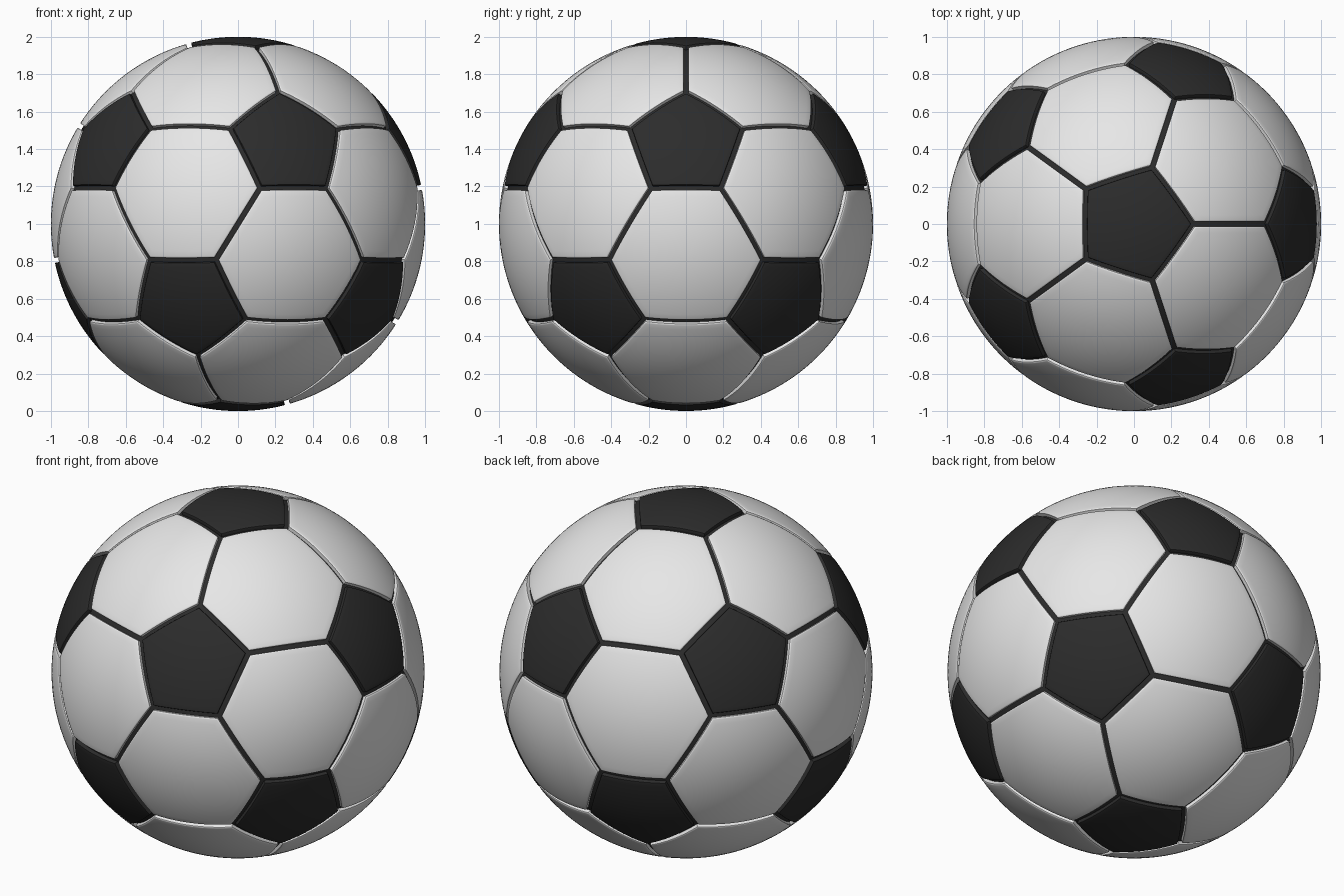
import bpy, bmesh, math
from mathutils import Vector
from itertools import combinations

if "Cube" in bpy.data.objects:
    bpy.data.objects.remove(bpy.data.objects["Cube"])

CENTRE = Vector((0, 0, 1))
CUT = 18.68 / 63.435          # where pentagon corners fall along each icosahedron edge
GAP = math.sin(math.radians(0.75))   # half width of a seam
FLOOR = 0.977                 # radius of the seam floor
SIDE = 10                     # segments along each panel side


def material(name, v):
    m = bpy.data.materials.new(name)
    m.diffuse_color = (v, v, v, 1)
    m.use_nodes = True
    m.node_tree.nodes["Principled BSDF"].inputs["Base Color"].default_value = m.diffuse_color
    return m


white = material("white leather", 0.8)
black = material("black leather", 0.025)

# icosahedron directions: two poles and two rings of five
tips = [Vector((0, 0, 1)), Vector((0, 0, -1))]
for k in range(5):
    for sign, start in ((1, 0), (-1, 36)):
        a = math.radians(start + 72 * k)
        r = 2 / math.sqrt(5)
        tips.append(Vector((r * math.cos(a), r * math.sin(a), sign / math.sqrt(5))))


def near(i, j):
    return i != j and tips[i].dot(tips[j]) > 0.4


def corner(i, j):
    return tips[i].slerp(tips[j], CUT)


def add_panel(bm, corners):
    c = sum(corners, Vector()).normalized()
    u = c.orthogonal().normalized()
    w = c.cross(u)
    corners = sorted(corners, key=lambda p: math.atan2(p.dot(w), p.dot(u)))
    n = len(corners)
    # inset each side by the seam, then find the new corners
    planes = [corners[i].cross(corners[(i + 1) % n]).normalized() for i in range(n)]
    inset = []
    for i in range(n):
        a, b = planes[i - 1], planes[i]
        p = (a + b) * (GAP / (1 + a.dot(b)))
        d = a.cross(b).normalized()
        if d.dot(c) < 0:
            d.negate()
        inset.append(p + d * math.sqrt(1 - p.length_squared))
    rim = [inset[i].lerp(inset[(i + 1) % n], k / SIDE).normalized()
           for i in range(n) for k in range(SIDE)]
    # rings outwards (share, radius), a softened lip, then the wall into the seam
    rings = [(k / 10, 1.0) for k in range(1, 10)]
    rings += [(0.975, 1.0), (0.992, 0.999), (1.0, 0.996), (1.0, FLOOR - 0.004)]
    hub = bm.verts.new(CENTRE + c)
    last = None
    for share, radius in rings:
        ring = [bm.verts.new(CENTRE + c.lerp(p, share).normalized() * radius) for p in rim]
        for i in range(len(ring)):
            j = (i + 1) % len(ring)
            if last:
                bm.faces.new((last[i], ring[i], ring[j], last[j]))
            else:
                bm.faces.new((hub, ring[i], ring[j]))
        last = ring


def finish(bm, name, mat):
    me = bpy.data.meshes.new(name)
    bm.to_mesh(me)
    bm.free()
    me.materials.append(mat)
    ob = bpy.data.objects.new(name, me)
    bpy.context.collection.objects.link(ob)
    bpy.ops.object.select_all(action='DESELECT')
    ob.select_set(True)
    bpy.context.view_layer.objects.active = ob
    bpy.ops.object.shade_smooth_by_angle(angle=math.radians(40))


# twelve black pentagons
bm = bmesh.new()
for i in range(12):
    add_panel(bm, [corner(i, j) for j in range(12) if near(i, j)])
finish(bm, "pentagon_panels", black)

# twenty white hexagons
bm = bmesh.new()
for tri in combinations(range(12), 3):
    if all(near(i, j) for i, j in combinations(tri, 2)):
        add_panel(bm, [corner(i, j) for i in tri for j in tri if i != j])
finish(bm, "hexagon_panels", white)

# dark core seen at the bottom of the seams
bm = bmesh.new()
bmesh.ops.create_icosphere(bm, subdivisions=6, radius=FLOOR)
bmesh.ops.translate(bm, verts=bm.verts, vec=CENTRE)
finish(bm, "seam_core", black)
